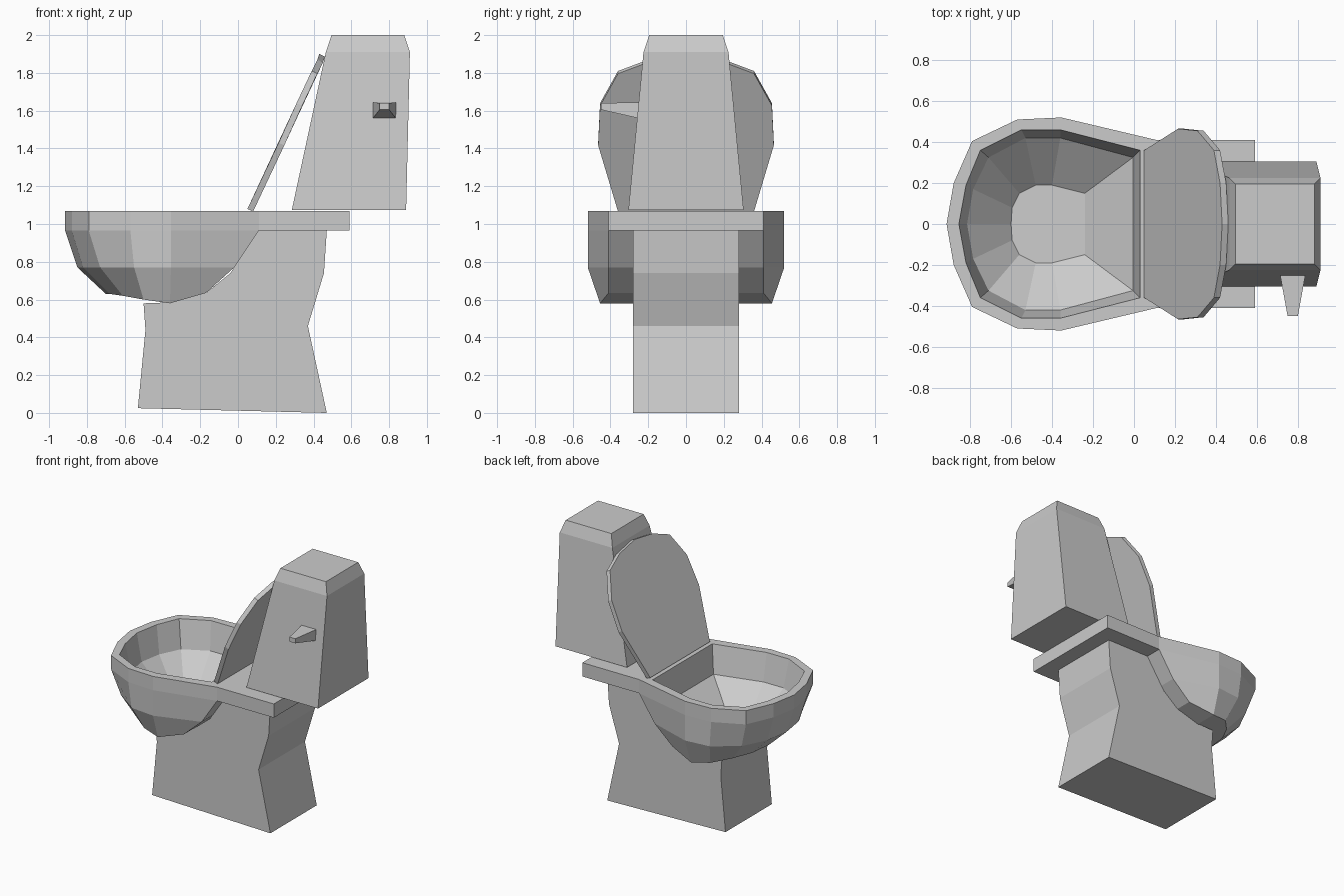
import bpy
import bmesh

if "Cube" in bpy.data.objects:
    bpy.data.objects.remove(bpy.data.objects["Cube"])


def finish(bm, name):
    bmesh.ops.recalc_face_normals(bm, faces=bm.faces)
    me = bpy.data.meshes.new(name)
    bm.to_mesh(me)
    bm.free()
    ob = bpy.data.objects.new(name, me)
    bpy.context.collection.objects.link(ob)
    return ob


def loft(name, rings, strip_caps=False):
    """Bridge equal-sized closed rings and cap both ends."""
    bm = bmesh.new()
    vs = [[bm.verts.new(p) for p in r] for r in rings]
    n = len(vs[0])
    for a, b in zip(vs, vs[1:]):
        for i in range(n):
            j = (i + 1) % n
            bm.faces.new((a[i], a[j], b[j], b[i]))
    for r in (vs[0], vs[-1]):
        if strip_caps:  # point 0 lies on the mirror line: span side to side
            bm.faces.new((r[0], r[1], r[-1]))
            for i in range(1, n // 2):
                bm.faces.new((r[i], r[i + 1], r[-i - 1], r[-i]))
        else:
            bm.faces.new(r)
    return finish(bm, name)


def mirrored(half, z):
    """Full ring from half an outline; z is one height or one per point."""
    zs = z if isinstance(z, list) else [z] * len(half)
    pts = [(x, y, h) for (x, y), h in zip(half, zs)]
    return pts + [(x, -y, h) for x, y, h in reversed(pts[1:])]


def rect(x0, x1, y, z):
    return [(x0, -y, z), (x1, -y, z), (x1, y, z), (x0, y, z)]


# Bowl with rim shelf: outer underside, up around the rim, down to the floor
rim = [(-.915, 0), (-.88, .2), (-.79, .405), (-.57, .51), (-.355, .52), (.11, .41)]
belly = [(-.85, 0), (-.82, .19), (-.73, .37), (-.55, .50), (-.355, .52), (-.02, .41), (-.02, .2)]
base = [(-.70, 0), (-.68, .17), (-.61, .30), (-.50, .42), (-.36, .455), (-.17, .41), (-.17, .2)]
mouth = [(-.855, 0), (-.82, .19), (-.75, .36), (-.55, .46), (-.36, .46), (.03, .36), (.03, .2)]
ledge = [(-.815, 0), (-.785, .17), (-.71, .325), (-.53, .42), (-.36, .42), (-.005, .325), (-.005, .18)]
floor = [(-.60, 0), (-.595, .08), (-.56, .15), (-.48, .19), (-.40, .19), (-.24, .15), (-.24, .08)]
shelf = rim + [(.59, .41)]
loft("bowl", [
    mirrored(base, [.63, .63, .62, .60, .58, .635, .635]),
    mirrored(belly, .77),
    mirrored(rim + [(.11, .2)], .965),
    mirrored(shelf, .965),
    mirrored(shelf, 1.07),
    mirrored(mouth, 1.07),
    mirrored(ledge, .86),
    mirrored(floor, [.645, .645, .65, .655, .665, .69, .69]),
], strip_caps=True)

# Pedestal: side profile extruded across y
profile = [(-.53, .025), (.47, 0), (.37, .46), (.455, .74), (.47, .965), (.10, .965),
           (-.04, .74), (-.17, .635), (-.36, .585), (-.50, .58), (-.49, .44)]
loft("pedestal", [[(x, y, z) for x, z in profile] for y in (-.28, .28)])

# Lid: outline along the tilted plane, two offset copies
lid = [(.43, 0, 1.90), (.42, .2, 1.87), (.39, .36, 1.81), (.31, .455, 1.64),
       (.215, .465, 1.43), (.05, .36, 1.08)]
lid += [(x, -y, z) for x, y, z in reversed(lid[1:])]
loft("lid", [lid, [(x + .03, y, z - .014) for x, y, z in lid]])

# Tank with tapered cap
loft("tank", [rect(.285, .89, .305, 1.075), rect(.465, .91, .225, 1.91), rect(.495, .88, .195, 2.0)])

# Flush handle: tapered bar
loft("flush_handle", [
    [(x, y, z) for x, z in ((x0, z0), (x1, z0), (x1, z1), (x0, z1))]
    for y, x0, x1, z0, z1 in ((-.23, .71, .84, 1.555, 1.645), (-.45, .75, .80, 1.605, 1.64))])
